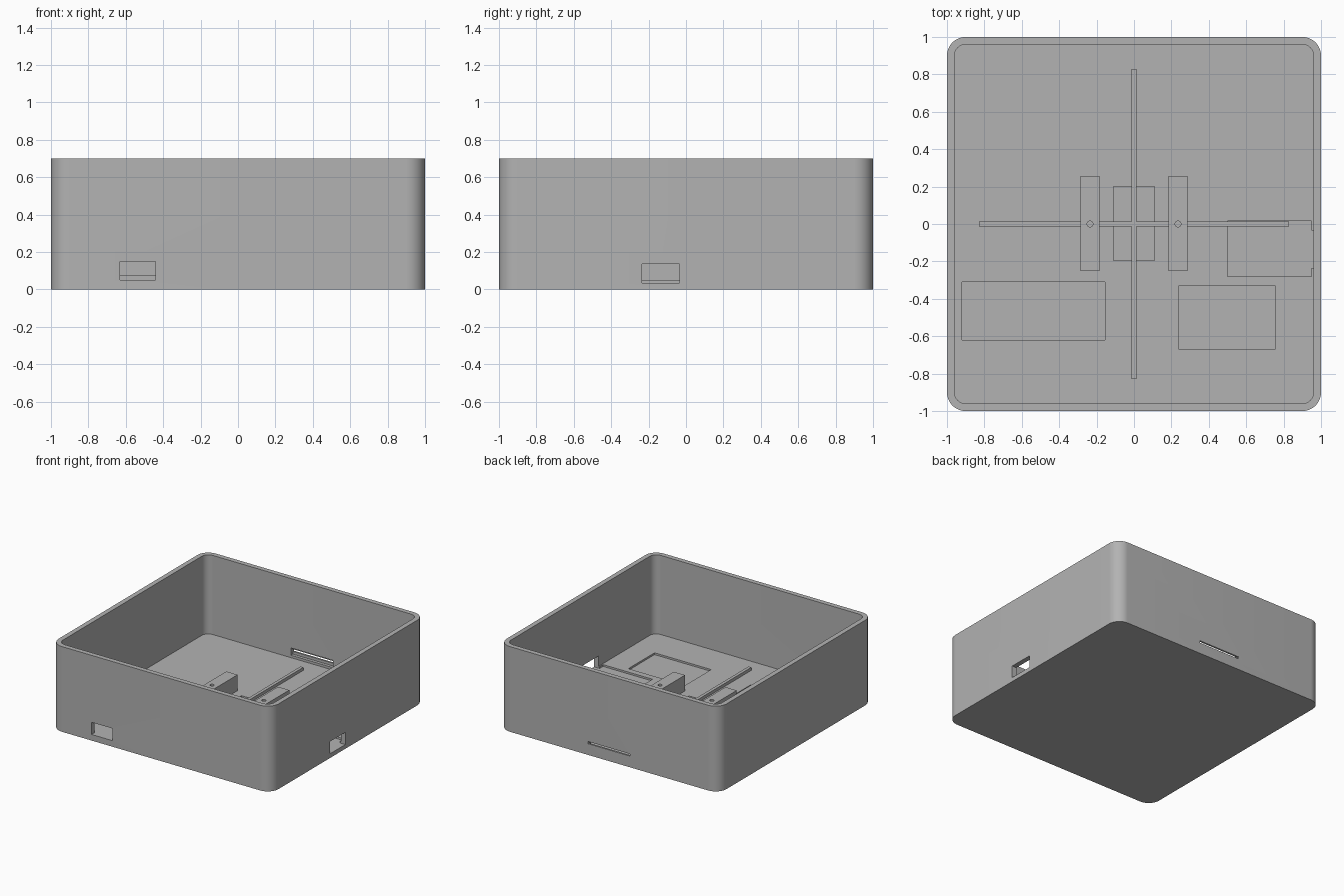
import bpy, bmesh, math

start = bpy.data.objects.get("Cube")
if start:
    bpy.data.objects.remove(start, do_unlink=True)

grey = bpy.data.materials.new("plain_grey")
grey.use_nodes = True
grey.diffuse_color = (0.45, 0.45, 0.45, 1)
grey.node_tree.nodes["Principled BSDF"].inputs["Base Color"].default_value = grey.diffuse_color

FLOOR, POCKET, HEIGHT = 0.05, 0.035, 0.7


def prism(name, outline, z0, z1):
    """Extrude a counter-clockwise outline from z0 to z1."""
    bm = bmesh.new()
    face = bm.faces.new([bm.verts.new((x, y, z0)) for x, y in outline])
    out = bmesh.ops.extrude_face_region(bm, geom=[face])
    top = [v for v in out["geom"] if isinstance(v, bmesh.types.BMVert)]
    bmesh.ops.translate(bm, verts=top, vec=(0, 0, z1 - z0))
    bmesh.ops.recalc_face_normals(bm, faces=bm.faces)
    mesh = bpy.data.meshes.new(name)
    bm.to_mesh(mesh)
    bm.free()
    mesh.materials.append(grey)
    obj = bpy.data.objects.new(name, mesh)
    bpy.context.collection.objects.link(obj)
    return obj


def rounded(half, radius, steps=12):
    c = half - radius
    points = []
    for q, (sx, sy) in enumerate(((1, 1), (-1, 1), (-1, -1), (1, -1))):
        for i in range(steps + 1):
            a = (q + i / steps) * math.pi / 2
            points.append((sx * c + radius * math.cos(a), sy * c + radius * math.sin(a)))
    return points


def circle(cx, cy, r, n=24):
    return [(cx + r * math.cos(math.tau * i / n), cy + r * math.sin(math.tau * i / n))
            for i in range(n)]


def box(name, x0, x1, y0, y1, z0, z1):
    return prism(name, [(x0, y0), (x1, y0), (x1, y1), (x0, y1)], z0, z1)


def cut(target, cutter):
    """Subtract the cutter, bake the result and discard the cutter."""
    cutter.hide_render = True
    mod = target.modifiers.new("cut", "BOOLEAN")
    mod.operation, mod.solver, mod.object = "DIFFERENCE", "EXACT", cutter
    bpy.ops.object.select_all(action="DESELECT")
    bpy.context.view_layer.objects.active = target
    target.select_set(True)
    bpy.ops.object.modifier_apply(modifier=mod.name)
    bpy.data.objects.remove(cutter, do_unlink=True)


# Open tray with rounded corners
case = prism("case", rounded(1, 0.1), 0, HEIGHT)
cut(case, prism("cavity", rounded(0.96, 0.06), FLOOR, HEIGHT + 0.1))

# Shallow component pockets in the floor
for x0, x1, y0, y1 in ((-0.92, -0.155, -0.62, -0.31), (0.24, 0.755, -0.67, -0.33),
                       (0.5, 0.95, -0.28, 0.015), (-0.11, 0.11, -0.195, 0.2)):
    cut(case, box("pocket", x0, x1, y0, y1, POCKET, 0.2))

# Connector openings in the front and side walls
cut(case, box("front_opening", -0.63, -0.44, -1.1, -0.9, FLOOR, 0.15))
cut(case, box("side_opening", 0.94, 1.1, -0.235, -0.035, POCKET, 0.135))

# Thin slot in the back wall, with a taller recess on its inner side
cut(case, box("slot_recess", -0.19, 0.19, 0.9, 0.985, 0.07, 0.13))
cut(case, box("back_slot", -0.19, 0.19, 0.9, 1.1, 0.092, 0.11))

# Cross-shaped floor rib
w, l = 0.013, 0.83
arm = [(l, -w), (l, w), (w, w)]
cross = []
for _ in range(4):
    cross += arm
    arm = [(-y, x) for x, y in arm]
prism("cross_rib", cross, 0.03, 0.075)

# Mounting blocks with screw holes
for side, name in ((-1, "right_mount"), (1, "left_mount")):
    cx = side * 0.235
    mount = box(name, cx - 0.051, cx + 0.051, -0.25, 0.257, 0.04, 0.18)
    cut(mount, prism("screw_hole", circle(cx, 0, 0.016), 0.08, 0.3))

# Smooth the rounded corners, keeping edges sharp
bpy.ops.object.select_all(action="DESELECT")
bpy.context.view_layer.objects.active = case
case.select_set(True)
bpy.ops.object.shade_smooth_by_angle(angle=math.radians(30))
